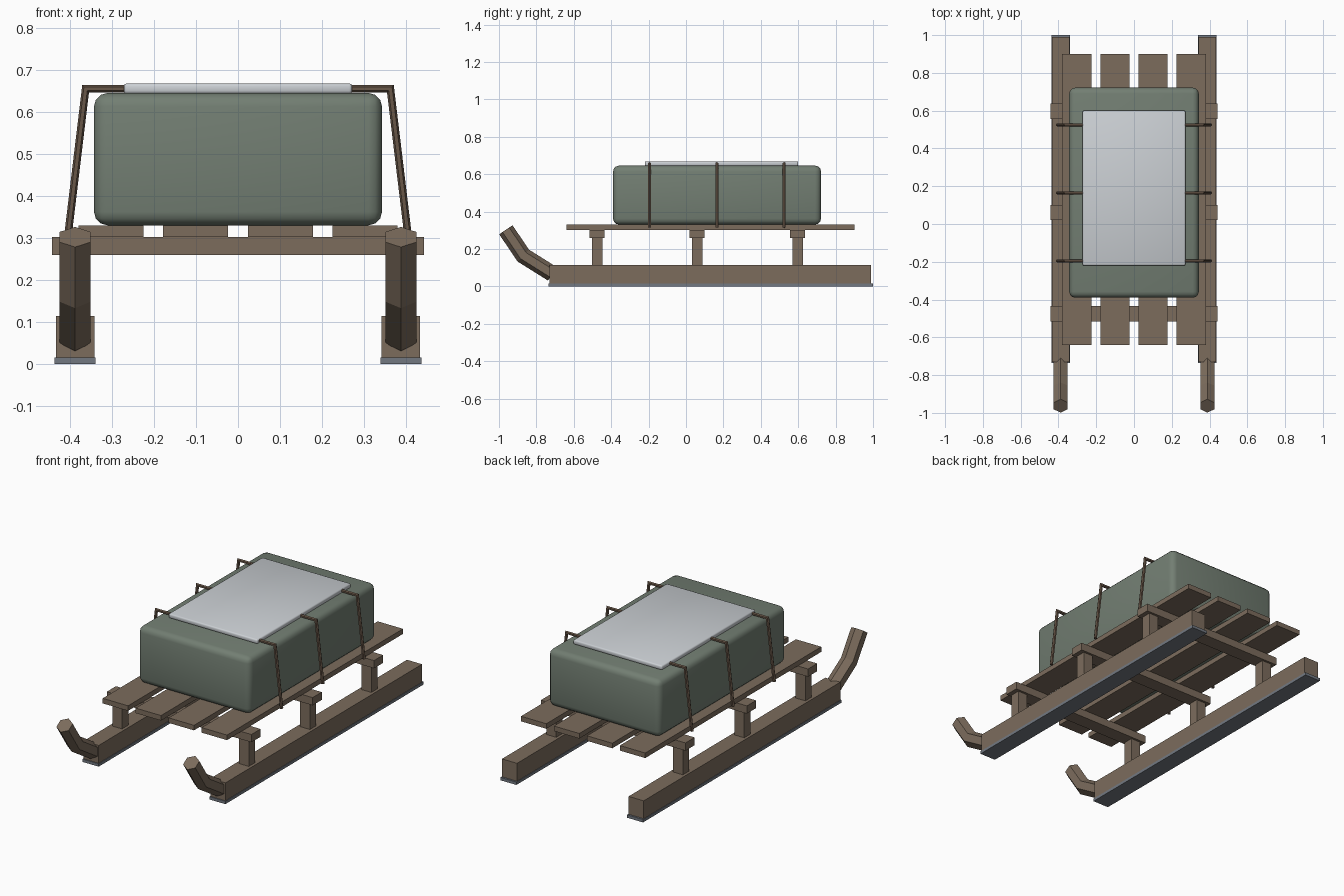
import bpy, bmesh, math
from mathutils import Vector

cube = bpy.data.objects.get("Cube")
if cube:
    bpy.data.objects.remove(cube, do_unlink=True)


def material(name, rgb):
    m = bpy.data.materials.new(name)
    m.use_nodes = True
    m.diffuse_color = (*rgb, 1)
    m.node_tree.nodes["Principled BSDF"].inputs["Base Color"].default_value = (*rgb, 1)
    return m


WOOD = material("weathered wood", (0.20, 0.15, 0.108))
CANVAS = material("green canvas", (0.17, 0.21, 0.17))
SHEET = material("pale sheet", (0.60, 0.63, 0.66))
STEEL = material("steel", (0.17, 0.19, 0.22))
LEATHER = material("strap brown", (0.14, 0.095, 0.065))


def finish(name, bm, mat):
    bmesh.ops.recalc_face_normals(bm, faces=bm.faces)
    mesh = bpy.data.meshes.new(name)
    bm.to_mesh(mesh)
    bm.free()
    mesh.materials.append(mat)
    ob = bpy.data.objects.new(name, mesh)
    bpy.context.collection.objects.link(ob)
    return ob


def box(name, x, y, z, mat, bevel=0, segments=2):
    """Box from (min, max) ranges, optionally with rounded edges."""
    bm = bmesh.new()
    bmesh.ops.create_cube(bm, size=1)
    for v in bm.verts:
        v.co = [r[0] + (c + 0.5) * (r[1] - r[0]) for c, r in zip(v.co, (x, y, z))]
    ob = finish(name, bm, mat)
    if bevel:
        mod = ob.modifiers.new("rounding", "BEVEL")
        mod.width, mod.segments = bevel, segments
        bpy.ops.object.select_all(action="DESELECT")
        ob.select_set(True)
        bpy.context.view_layer.objects.active = ob
        bpy.ops.object.modifier_apply(modifier="rounding")
        bpy.ops.object.shade_smooth_by_angle(angle=math.radians(50))
    return ob


def tube(name, path, normal, radius, sides, mat):
    """Mitred bar along a path lying in the plane with the given normal."""
    pts, n = [Vector(p) for p in path], Vector(normal)
    bm, rings = bmesh.new(), []
    for i, p in enumerate(pts):
        before = (p - pts[i - 1]).normalized() if i else None
        after = (pts[i + 1] - p).normalized() if i + 1 < len(pts) else None
        before, after = before or after, after or before
        along = (before + after).normalized()
        side = n.cross(along) / along.dot(before)
        angles = [math.tau * k / sides for k in range(sides)]
        rings.append([bm.verts.new(p + radius * (side * math.cos(a) + n * math.sin(a)))
                      for a in angles])
    for a, b in zip(rings, rings[1:]):
        for k in range(sides):
            j = (k + 1) % sides
            bm.faces.new((a[k], a[j], b[j], b[k]))
    bm.faces.new(rings[0])
    bm.faces.new(rings[-1])
    return finish(name, bm, mat)


def span(centre, width):
    return (centre - width / 2, centre + width / 2)


# Runners with steel shoes, upturned tips and posts
beam_rows = {"front": -0.475, "middle": 0.06, "rear": 0.597}
for side, s in (("left", 1), ("right", -1)):
    x = s * 0.388
    box(side + "_runner", span(x, 0.092), (-0.73, 0.99), (0.015, 0.115), WOOD)
    box(side + "_runner_shoe", span(x, 0.098), (-0.735, 1.0), (0, 0.016), STEEL)
    tube(side + "_runner_tip",
         [(x, -0.715, 0.068), (x, -0.87, 0.165), (x, -0.963, 0.303)],
         (1, 0, 0), 0.043, 6, WOOD)
    for row, y in beam_rows.items():
        box(f"{side}_{row}_post", span(x, 0.06), span(y, 0.055), (0.11, 0.265), WOOD)

# Cross beams
for row, y in beam_rows.items():
    box(row + "_cross_beam", (-0.443, 0.443), span(y, 0.08), (0.26, 0.303), WOOD)

# Deck slats
for i in range(4):
    box(f"deck_slat_{i + 1}", span((i - 1.5) * 0.202, 0.155), (-0.64, 0.90),
        (0.303, 0.331), WOOD)

# Cargo bundle and the sheet on top
box("cargo_bundle", (-0.343, 0.343), (-0.39, 0.722), (0.331, 0.646), CANVAS, 0.032, 3)
box("top_sheet", (-0.272, 0.272), (-0.22, 0.60), (0.644, 0.669), SHEET, 0.007, 2)

# Straps over the cargo
for row, y in (("front", -0.195), ("middle", 0.165), ("rear", 0.525)):
    tube(row + "_strap",
         [(-0.404, y, 0.315), (-0.363, y, 0.656), (0.363, y, 0.656), (0.404, y, 0.315)],
         (0, 1, 0), 0.009, 6, LEATHER)
